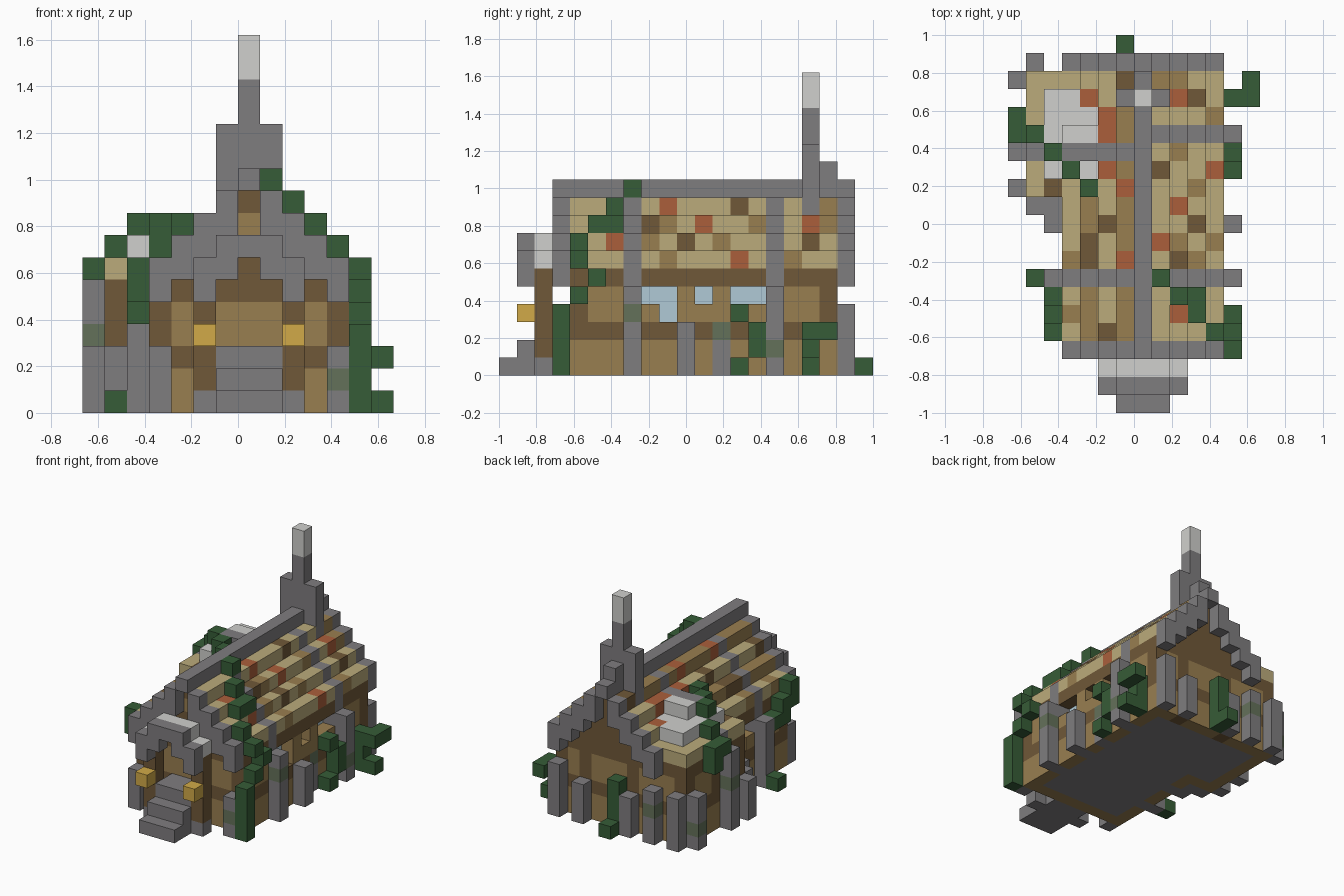
import bpy
import bmesh
from mathutils import Vector

if "Cube" in bpy.data.objects:
    bpy.data.objects.remove(bpy.data.objects["Cube"], do_unlink=True)

UNIT = 2 / 21      # edge of one block
MID = 7            # column of the ridge
cells = {}         # block position -> (part name, material name)

PALETTE = {
    "stone": "7f7d7f", "pale_stone": "d0d0cd", "thatch": "bbab7b",
    "plank": "997e50", "timber": "705838", "clay": "ab5f3b",
    "leaf": "365c37", "moss": "64715a", "lamp": "d1aa48", "glass": "b0cad6",
}


def linear(text):
    value = int(text, 16) / 255
    return ((value + 0.055) / 1.055) ** 2.4


def make_material(name, code):
    mat = bpy.data.materials.new(name)
    mat.use_nodes = True
    color = tuple(linear(code[n:n + 2]) for n in (0, 2, 4)) + (1,)
    mat.diffuse_color = color
    node = mat.node_tree.nodes["Principled BSDF"]
    node.inputs["Base Color"].default_value = color
    node.inputs["Roughness"].default_value = 0.9
    return mat


materials = {name: make_material(name, code) for name, code in PALETTE.items()}


def span(value):
    """A single block index, or an inclusive pair."""
    first, last = value if isinstance(value, tuple) else (value, value)
    return range(first, last + 1)


def fill(part, mat, across, deep, high):
    for i in span(across):
        for j in span(deep):
            for k in span(high):
                cells[i, j, k] = (part, mat)


def both(part, mat, offset, deep, high):
    """Fill on both sides of the ridge column."""
    for i in span(offset):
        fill(part, mat, MID + i, deep, high)
        fill(part, mat, MID - i, deep, high)


def recolor(mat, *spots):
    for spot in spots:
        if spot in cells:
            cells[spot] = (cells[spot][0], mat)


def slope(i):
    return 10 - abs(i - MID)


# Floor and side walls
fill("floor", "stone", (4, 10), (5, 17), 0)
both("side_wall", "plank", 4, (4, 18), (0, 4))
both("wall_beam", "timber", 4, (4, 18), 2)
both("eave_beam", "timber", 4, (4, 18), 5)

# End walls with timber framing
for j, part in ((4, "front_wall"), (18, "back_wall")):
    fill(part, "plank", (4, 10), j, (0, 4))
    fill(part, "timber", (4, 10), j, 2)
    fill(part, "timber", (4, 10), j, 5)
    both("corner_post", "timber", 4, j, (3, 4))
    for k in range(6, 9):
        reach = 9 - k
        fill(part, "timber", (MID - reach, MID + reach), j, k)
    fill(part, "timber", MID, j, 9)
recolor("plank", (MID, 4, 8))
both("back_wall", "timber", 2, 18, (0, 4))

# Windows set back in niches
for j, k in ((8, 4), (9, 4), (9, 3), (11, 4), (13, 4), (14, 4)):
    both("window", "glass", 3, j, k)
    for i in (3, 11):
        del cells[i, j, k]

# Stepped roof with patches
for i in range(3, 12):
    if i != MID:
        mat = "plank" if i in (4, 6) else "thatch"
        fill("roof", mat, i, (4, 18), slope(i))
patches = {
    "clay": ((9, 17), (8, 9), (9, 11), (11, 13), (10, 6), (9, 5), (6, 8),
             (6, 12), (5, 13), (5, 15), (5, 16), (4, 17)),
    "timber": ((8, 13), (10, 10), (10, 17), (9, 8), (5, 10), (4, 9), (4, 8),
               (5, 4), (6, 18)),
    "plank": ((8, 18), (9, 18), (9, 9), (10, 8), (11, 9), (10, 12),
              (9, 14), (11, 16), (3, 8), (3, 5)),
}
for mat, spots in patches.items():
    recolor(mat, *((i, j, slope(i)) for i, j in spots))

# Ridge, gables and ribs
fill("ridge", "stone", MID, (3, 19), 10)
for j in (3, 19):
    for n in range(1, 5):
        both("gable", "stone", n, j, (9 - n, 10 - n))
for n in range(1, 5):
    both("rib", "stone", n, 7, 10 - n)
    fill("rib", "stone", MID + n, 15, 10 - n)

# Side buttresses
for j in (7, 15):
    both("buttress", "stone", (4, 5), j, (0, 4))
    both("buttress", "stone", 4, j, 5)
both("buttress", "stone", (4, 5), 10, (0, 2))
both("buttress", "stone", 4, 12, (0, 2))

# End buttresses
both("end_buttress", "stone", 4, 3, (0, 2))
both("end_buttress", "stone", 4, 19, (0, 3))
both("end_buttress", "stone", 2, 19, (0, 2))

# Chimney
fill("chimney", "stone", (6, 8), 17, (9, 12))
fill("chimney", "stone", MID, 17, (10, 14))
fill("chimney", "stone", MID, 18, (10, 11))
fill("chimney_cap", "pale_stone", MID, 17, (15, 16))

# Steps and landing
for j in range(3):
    fill("steps", "stone", (6, 8), j, (0, j))
fill("steps", "stone", (6, 8), 3, (0, 2))

# Porch
both("porch_footing", "stone", 2, 2, 0)
both("porch_post", "timber", 2, 2, (1, 5))
both("porch_roof", "pale_stone", 2, 2, 6)
fill("porch_roof", "pale_stone", (6, 8), 2, 7)
both("porch_arch", "stone", 2, 1, (5, 6))
both("porch_arch", "stone", 1, 1, 6)
fill("porch_arch", "stone", (6, 8), 1, 7)
both("lantern", "lamp", 2, 1, 3)

# Side chapel walls, eave and stepped roof
fill("chapel_floor", "stone", (1, 3), (12, 18), 0)
for spot in (((1, 3), 12), ((1, 3), 18), (1, (12, 18))):
    fill("chapel_wall", "plank", *spot, (0, 4))
    fill("chapel_wall", "timber", *spot, 2)
    fill("chapel_wall", "timber", *spot, 5)
for j in (12, 15, 18):
    fill("chapel_post", "timber", 1, j, (3, 5))
fill("chapel_eave", "thatch", (1, 3), (12, 18), 6)
fill("chapel_eave", "thatch", 4, 18, 7)
recolor("timber", (2, 12, 6))
fill("chapel_roof", "pale_stone", (2, 3), (13, 17), 7)
fill("chapel_roof", "pale_stone", 4, (13, 16), 7)
fill("chapel_roof", "pale_stone", (3, 4), (14, 15), 8)
fill("chapel_rib", "stone", (3, 5), 14, 8)
fill("chapel_rib", "stone", 6, 14, 9)
fill("chapel_rib", "stone", 1, 14, 6)

# Chapel buttresses
fill("chapel_buttress", "stone", 0, 14, (0, 5))
fill("chapel_buttress", "stone", 0, 12, (0, 2))
fill("chapel_buttress", "stone", 0, 18, (0, 3))
fill("chapel_buttress", "stone", (1, 2), 11, (0, 2))
fill("chapel_buttress", "stone", 1, 19, (0, 3))

# Moss on the stones
recolor("moss", (0, 14, 3), (12, 7, 3), (11, 12, 2), (12, 15, 1),
        (11, 3, 1), (3, 19, 2), (0, 18, 1))

# Climbing vine over the front of the roof
fill("front_vine", "leaf", 12, 3, (0, 3))
vine = ((12, 4, 4), (12, 5, 5), (12, 4, 6), (11, 4, 7), (10, 5, 8),
        (10, 6, 8), (9, 6, 9), (8, 7, 10))
for spot in vine:
    fill("front_vine", "leaf", *spot)

# Vine over the chapel
for spot in ((4, 12, 8), (3, 13, 8), (3, 13, 7), (2, 14, 8), (1, 15, 7),
             (0, 15, 6), (0, 16, 6), (0, 16, 5)):
    fill("chapel_vine", "leaf", *spot)

# Shrubs along the walls
for spot in ((2, 4, (5, 6)), (2, 5, (4, 5)), (2, 6, 4), (1, 7, 0),
             (6, 20, 0), (12, 13, 3), (12, 14, (1, 2)), (12, 13, 0),
             (12, 17, (0, 2)), (13, (17, 18), 2), (13, 17, 0),
             (6, 19, (0, 3))):
    fill("shrub", "leaf", *spot)


def build(part):
    """Make one mesh from the exposed block faces of a part."""
    bm = bmesh.new()
    slots = []
    axes = [Vector(a) for a in ((1, 0, 0), (0, 1, 0), (0, 0, 1))]
    origin = Vector((MID, 10.5, 0))
    for pos, (owner, mat) in cells.items():
        if owner != part:
            continue
        if mat not in slots:
            slots.append(mat)
        center = Vector(pos) + Vector((0.5, 0.5, 0.5)) - origin
        for n in range(3):
            for side in (-1, 1):
                out = axes[n] * side
                if tuple(int(c) for c in Vector(pos) + out) in cells:
                    continue
                u = axes[(n + 1) % 3] * side
                v = axes[(n + 2) % 3]
                ring = (-u - v, u - v, u + v, v - u)
                face = bm.faces.new([bm.verts.new((center + (out + r) / 2) * UNIT) for r in ring])
                face.material_index = slots.index(mat)
    bmesh.ops.remove_doubles(bm, verts=bm.verts, dist=UNIT / 100)
    mesh = bpy.data.meshes.new(part)
    bm.to_mesh(mesh)
    bm.free()
    for mat in slots:
        mesh.materials.append(materials[mat])
    bpy.context.collection.objects.link(bpy.data.objects.new(part, mesh))


for part in sorted({owner for owner, mat in cells.values()}):
    build(part)
